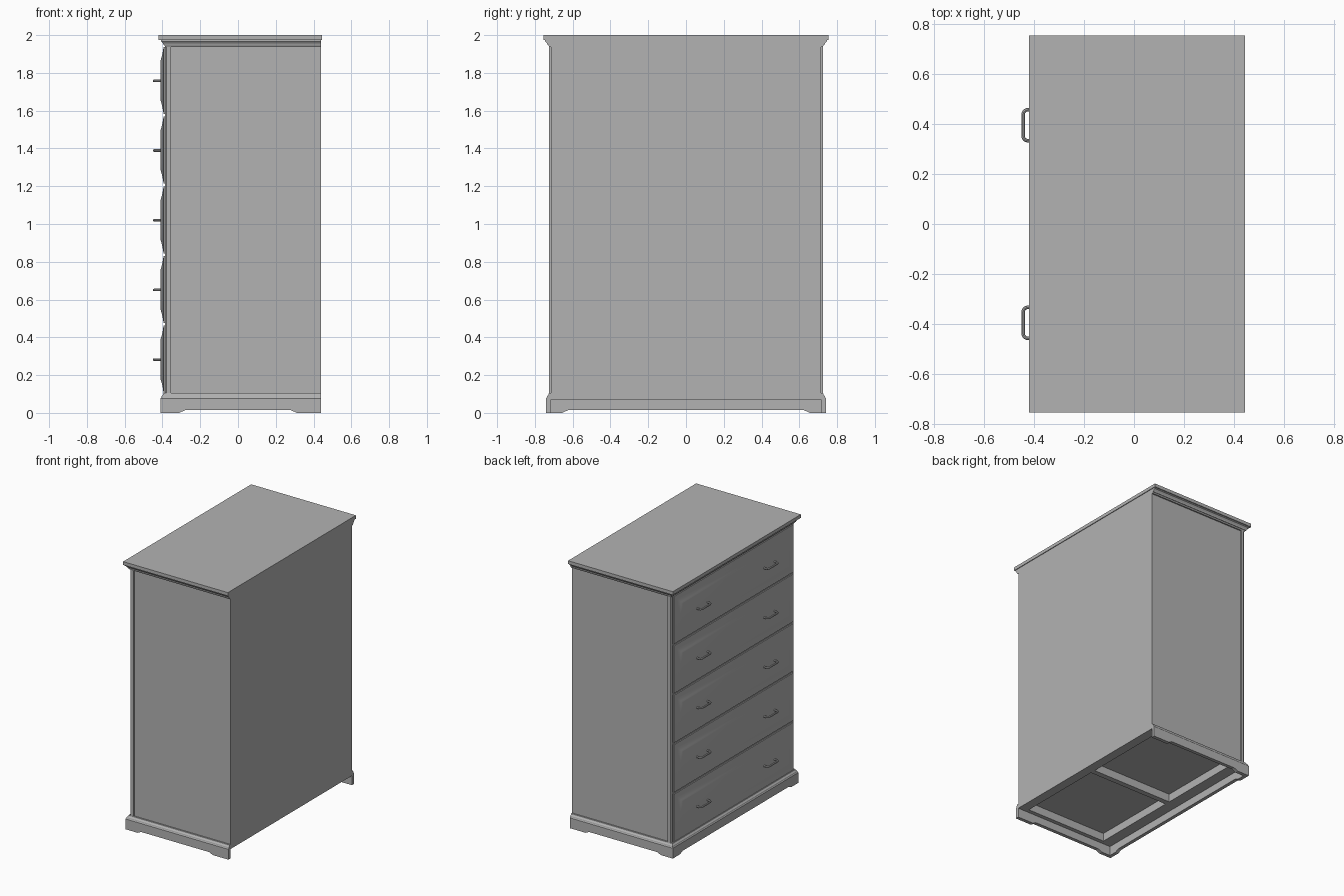
import bpy, bmesh, math

cube = bpy.data.objects.get("Cube")
if cube:
    bpy.data.objects.remove(cube, do_unlink=True)

paint = bpy.data.materials.new("light_grey")
paint.use_nodes = True
GREY = (0.45, 0.45, 0.45, 1)
paint.diffuse_color = GREY
paint.node_tree.nodes["Principled BSDF"].inputs["Base Color"].default_value = GREY


def finish(name, mesh, smooth=False):
    mesh.materials.clear()
    mesh.materials.append(paint)
    obj = bpy.data.objects.new(name, mesh)
    bpy.context.collection.objects.link(obj)
    if smooth:
        bpy.ops.object.select_all(action='DESELECT')
        obj.select_set(True)
        bpy.context.view_layer.objects.active = obj
        bpy.ops.object.shade_smooth_by_angle(angle=math.radians(35))
    return obj


def from_bmesh(name, bm, smooth=False):
    bmesh.ops.recalc_face_normals(bm, faces=bm.faces)
    mesh = bpy.data.meshes.new(name)
    bm.to_mesh(mesh)
    bm.free()
    return finish(name, mesh, smooth)


def skin(name, rings, smooth=False):
    """Join matching loops of points and cap both ends."""
    bm = bmesh.new()
    loops = [[bm.verts.new(p) for p in ring] for ring in rings]
    n = len(loops[0])
    for a, b in zip(loops, loops[1:]):
        for i in range(n):
            j = (i + 1) % n
            bm.faces.new((a[i], a[j], b[j], b[i]))
    bm.faces.new(loops[0])
    bm.faces.new(loops[-1])
    return from_bmesh(name, bm, smooth)


def prism(name, outline, z0, z1):
    return skin(name, [[(x, y, z) for x, y in outline] for z in (z0, z1)])


def box(name, x0, x1, y0, y1, z0, z1):
    return prism(name, [(x0, y0), (x1, y0), (x1, y1), (x0, y1)], z0, z1)


BACK, FRONT, SIDE = 0.44, -0.386, 0.715
POST = 0.725

# Carcass and worktop
box("carcass", -0.356, BACK, -SIDE, SIDE, 0.13, 1.98)
box("top_board", -0.42, 0.445, -0.755, 0.755, 1.975, 2.0)

# Front frame with chamfered corner posts
prism("front_frame", [(-0.356, -POST), (-0.378, -POST), (FRONT, -POST + 0.008),
                      (FRONT, POST - 0.008), (-0.378, POST), (-0.356, POST)], 0.07, 1.98)

# Rails under the bottom panel
box("back_rail", 0.37, BACK, -SIDE, SIDE, 0.07, 0.13)
box("front_rail", -0.356, -0.30, -SIDE, SIDE, 0.07, 0.13)
box("centre_rail", -0.30, 0.37, -0.02, 0.02, 0.07, 0.13)
for side, s in (("right", -1), ("left", 1)):
    ys = sorted((s * SIDE, s * 0.685))
    box(side + "_rail", -0.30, 0.37, ys[0], ys[1], 0.07, 0.13)


def wrap(name, profile, stations, smooth=False):
    """Sweep an (outward, height, is_foot) profile round both ends and the front."""
    rings = []
    for x, y, nx, ny, lift in stations:
        rings.append([(x + nx * d, y + ny * d, z + lift * foot) for d, z, foot in profile])
    return skin(name, rings, smooth)


def mirrored(half):
    return half + [(x, -y, nx, -ny, lift) for x, y, nx, ny, lift in reversed(half)]


# Cornice moulding below the top
cove = [(-0.012, 1.938), (0.0, 1.938), (0.004, 1.947), (0.008, 1.947), (0.011, 1.956),
        (0.018, 1.965), (0.022, 1.967), (0.022, 1.976), (-0.012, 1.976)]
wrap("cornice", [(d, z, 0) for d, z in cove],
     mirrored([(BACK, -POST, 0, -1, 0), (FRONT, -POST, -1, -1, 0)]))

# Plinth with shallow cut-outs between the feet
plinth = [(-0.01, 0, 1), (0.016, 0, 1), (0.016, 0.077, 0), (0.012, 0.082, 0),
          (0.010, 0.090, 0), (0.003, 0.097, 0), (0.001, 0.104, 0), (-0.01, 0.104, 0)]
CUT = 0.014
side_run = [(BACK, 0), (0.31, 0), (0.298, 0.006), (0.28, CUT),
            (-0.28, CUT), (-0.298, 0.006), (-0.31, 0)]
half = [(x, -POST, 0, -1, lift) for x, lift in side_run]
half.append((-0.394, -POST, -1, -1, 0))
half += [(-0.394, y, -1, 0, lift) for y, lift in ((-0.655, 0), (-0.643, 0.006), (-0.625, CUT))]
wrap("plinth", plinth, mirrored(half))

# Pull handle: round rod bent into a bow, swept once and shared
REACH, HALF, BEND, ROD = -0.444, 0.062, 0.018, 0.007
path = [(-0.405, -HALF)]
for i in range(6):
    a = math.pi / 2 * i / 5
    path.append((REACH + BEND - BEND * math.sin(a), -HALF + BEND - BEND * math.cos(a)))
path += [(x, -y) for x, y in reversed(path)]
curve = bpy.data.curves.new("handle_path", 'CURVE')
curve.dimensions = '3D'
curve.bevel_depth = ROD
curve.bevel_resolution = 2
spline = curve.splines.new('POLY')
spline.points.add(len(path) - 1)
for point, (x, y) in zip(spline.points, path):
    point.co = (x, y, 0, 1)
helper = bpy.data.objects.new("handle_path", curve)
handle_mesh = bpy.data.meshes.new_from_object(helper)
bpy.data.objects.remove(helper)

# Five drawers with raised fronts, two handles each
PITCH, HEIGHT, WIDTH = 0.369, 0.355, 1.405
steps = [(0, FRONT), (0, -0.394), (0.012, -0.396), (0.025, -0.398), (0.045, -0.402),
         (0.062, -0.407), (0.072, -0.410), (0.08, -0.411)]
for k in range(5):
    zc = 0.284 + PITCH * k
    rings = []
    for inset, x in steps:
        w, h = WIDTH / 2 - inset, HEIGHT / 2 - inset
        rings.append([(x, -w, zc - h), (x, w, zc - h), (x, w, zc + h), (x, -w, zc + h)])
    skin("drawer_%d" % (k + 1), rings, smooth=True)
    for side, s in (("right", -1), ("left", 1)):
        handle = finish("%s_handle_%d" % (side, k + 1), handle_mesh, smooth=True)
        handle.location = (0, s * 0.396, zc - 0.002)
